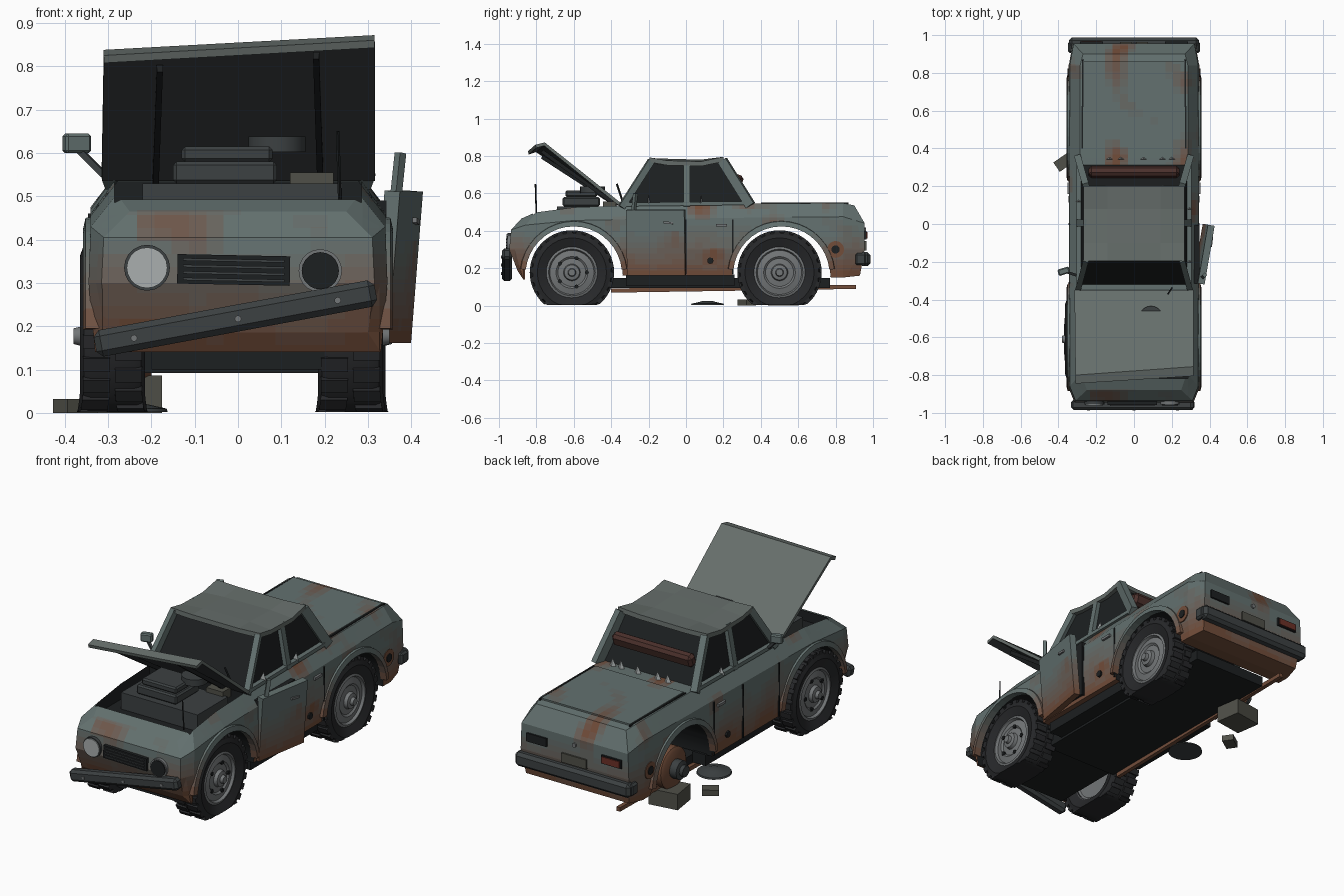
import bpy, bmesh, math, random
from mathutils import Vector, Matrix, noise

if "Cube" in bpy.data.objects:
    bpy.data.objects.remove(bpy.data.objects["Cube"])
random.seed(4)

def mat(name, r, g, b):
    m = bpy.data.materials.new(name)
    m.diffuse_color = (r, g, b, 1)
    m.use_nodes = True
    m.node_tree.nodes["Principled BSDF"].inputs["Base Color"].default_value = m.diffuse_color
    return m

# paint fades to rust in steps
WEATHER = []
for i in range(9):
    t = i / 8
    WEATHER.append(mat("weathered_paint", *[p + (r - p) * t for p, r in zip((.125, .165, .16), (.17, .075, .042))]))
PAINT, RUST = WEATHER[0], WEATHER[8]
DARK = mat("dark", .012, .014, .015)
TYRE = mat("rubber", .02, .021, .023)
IRON = mat("iron", .045, .052, .054)
STEEL = mat("steel", .17, .18, .185)
GLASS = mat("pale_glass", .4, .43, .43)
RED = mat("red_lens", .15, .03, .02)
SEAT = mat("seat_cloth", .07, .03, .025)
STONE = mat("block_grey", .08, .08, .065)

def finish(name, bm, mats, smooth=False):
    bmesh.ops.recalc_face_normals(bm, faces=bm.faces)
    me = bpy.data.meshes.new(name)
    bm.to_mesh(me); bm.free()
    ob = bpy.data.objects.new(name, me)
    bpy.context.collection.objects.link(ob)
    for m in mats if isinstance(mats, list) else [mats]:
        me.materials.append(m)
    if smooth:
        for p in me.polygons: p.use_smooth = True
        me.set_sharp_from_angle(angle=math.radians(35))
    return ob

def box(name, c, size, m, rot=(0, 0, 0), bevel=0):
    bm = bmesh.new()
    bmesh.ops.create_cube(bm, size=1, matrix=Matrix.Diagonal((*size, 1)))
    if bevel:
        bmesh.ops.bevel(bm, geom=bm.edges[:], offset=bevel, segments=1, affect='EDGES')
    ob = finish(name, bm, m)
    ob.location, ob.rotation_euler = c, rot
    return ob

def bar(name, p, q, w, h, m, bevel=0):
    p, q = Vector(p), Vector(q)
    d = q - p
    return box(name, (p + q) / 2, (d.length, w, h), m, d.to_track_quat('X', 'Z').to_euler(), bevel)

def lathe(name, prof, c, m, axis='X', seg=32, side=1, post=None, closed=False):
    # profile of (radius, offset along axis)
    bm = bmesh.new()
    vs = [bm.verts.new((o * side, r, 0)) for r, o in prof]
    es = [bm.edges.new((vs[i], vs[i + 1])) for i in range(len(vs) - 1)]
    if closed: es.append(bm.edges.new((vs[-1], vs[0])))
    bmesh.ops.spin(bm, geom=vs + es, cent=(0, 0, 0), axis=(1, 0, 0), angle=2 * math.pi, steps=seg)
    bmesh.ops.remove_doubles(bm, verts=bm.verts, dist=1e-4)
    rot = {'X': Matrix(), 'Y': Matrix.Rotation(math.pi / 2, 4, 'Z'), 'Z': Matrix.Rotation(-math.pi / 2, 4, 'Y')}[axis]
    bm.transform(Matrix.Translation(c) @ rot)
    if post: post(bm)
    return finish(name, bm, m, True)

def disc(name, c, r, h, m, axis='X', seg=20):
    return lathe(name, [(0, -h / 2), (r, -h / 2), (r, h / 2), (0, h / 2)], c, m, axis, seg)

def weather(bm, ref=Vector()):
    # slice into small cells, rustier near the ground and in patches
    for no, step, lo, hi in (((1, 0, 0), .04, -9, 9), ((0, 1, 0), .04, -24, 24), ((0, 0, 1), .03, 5, 22)):
        for k in range(lo, hi):
            co = Vector(no) * (k * step + .007)
            bmesh.ops.bisect_plane(bm, geom=bm.verts[:] + bm.edges[:] + bm.faces[:], plane_co=co, plane_no=no)
    for f in bm.faces:
        c = f.calc_center_median() + ref
        low = (.40 - c.z) / .22
        patch = (noise.noise(c * 5.5 + Vector((3, 1, 7))) - .22) * 2.2
        f.material_index = round(8 * min(1, max(0, low + .25 * noise.noise(c * 6), patch)))

# body shell: half sections (bottom, waist, shoulder, top)
S = [[(.30, -.90, .185), (.315, -.945, .30), (.31, -.935, .405), (.25, -.88, .465)],
     [(.33, -.87, .14), (.345, -.87, .30), (.34, -.86, .43), (.28, -.79, .505)]]
for y, b, s, t in [(-.6, .15, .455, .525), (-.33, .16, .46, .535), (.35, .16, .47, .545), (.84, .15, .475, .548)]:
    S.append([(.33, y, b), (.345, y, .30), (.34, y, s), (.285, y, t)])
S.append([(.31, .93, .16), (.325, .955, .30), (.32, .955, .44), (.27, .90, .535)])
bm = bmesh.new()
rings = []
for s in S:
    pts = s + [(-x, y, z) for x, y, z in reversed(s)]
    rings.append([bm.verts.new(p) for p in pts])
for a, b in zip(rings, rings[1:]):
    for i in range(8):
        j = (i + 1) % 8
        bm.faces.new((a[i], a[j], b[j], b[i]))
for r in (rings[0], rings[-1]):
    for k in range(3):
        bm.faces.new((r[k], r[k + 1], r[6 - k], r[7 - k]))
weather(bm)
body = finish("body_shell", bm, WEATHER)
cutters = [disc("arch_cut", (0, y, .165), .262, 1, DARK, seg=40) for y in (-.6, .51)]
cutters.append(box("bay_cut", (0, -.586, .64), (.57, .465, .4), DARK))
for c in cutters:
    c.hide_render = True
    md = body.modifiers.new("cut", 'BOOLEAN')
    md.operation, md.object, md.solver, md.material_mode = 'DIFFERENCE', c, 'EXACT', 'TRANSFER'
    bpy.context.view_layer.objects.active = body
    bpy.ops.object.modifier_apply(modifier=md.name)
    bpy.data.objects.remove(c)

# wheel arch flares
for s in (-1, 1):
    for y in (-.6, .51):
        bm = bmesh.new()
        prev = None
        for i in range(19):
            a = math.radians(6 + i * 168 / 18)
            ring = [bm.verts.new((s * x, y + r * math.cos(a), .165 + r * math.sin(a)))
                    for r, x in ((.258, .32), (.258, .358), (.285, .352), (.29, .32))]
            if prev:
                for k in range(4):
                    bm.faces.new((prev[k], prev[(k + 1) % 4], ring[(k + 1) % 4], ring[k]))
            else:
                bm.faces.new(ring)
            prev = ring
        bm.faces.new(prev)
        for f in bm.faces:
            f.material_index = round(8 * min(1, max(0, (.40 - f.calc_center_median().z) / .22)))
        finish("arch_flare", bm, WEATHER)

# cabin: dark interior, pillars, dented roof
bm = bmesh.new()
lo = [bm.verts.new((x, y, .52)) for x, y in ((-.285, -.33), (.285, -.33), (.285, .325), (-.285, .325))]
hi = [bm.verts.new((x, y, .765)) for x, y in ((-.242, -.18), (.242, -.18), (.242, .185), (-.242, .185))]
for i in range(4):
    j = (i + 1) % 4
    bm.faces.new((lo[i], lo[j], hi[j], hi[i]))
bm.faces.new(lo); bm.faces.new(hi)
finish("cabin_interior", bm, DARK)
for s in (-1, 1):
    bar("front_pillar", (s * .295, -.345, .525), (s * .252, -.185, .775), .03, .035, PAINT)
    bar("rear_pillar", (s * .295, .345, .535), (s * .252, .195, .775), .035, .05, PAINT)
    bar("middle_pillar", (s * .295, .005, .53), (s * .25, .005, .77), .035, .025, PAINT)
    bar("window_sill", (s * .292, -.33, .54), (s * .292, .34, .548), .025, .02, PAINT)
bm = bmesh.new()
g = [[bm.verts.new((x, y, z)) for x, z in zip((-.268, -.14, .14, .268), zs)] for y, zs in
     ((-.195, (.79, .785, .785, .792)), (-.1, (.772, .782, .785, .775)), (.08, (.768, .776, .78, .77)), (.2, (.79, .785, .787, .795)))]
for i in range(3):
    for j in range(3):
        bm.faces.new((g[i][j], g[i][j + 1], g[i + 1][j + 1], g[i + 1][j]))
roof = finish("roof", bm, WEATHER[1])
roof.modifiers.new("thick", 'SOLIDIFY').thickness = .025
box("rear_seat", (0, .275, .665), (.48, .055, .07), SEAT, (-.3, 0, 0), .015)
for x, y in ((-.13, .345), (-.07, .345), (.05, .345), (.15, .345), (.2, .345), (.294, -.2), (.294, .08), (-.294, .12)):
    bm = bmesh.new()
    bmesh.ops.create_cone(bm, segments=3, radius1=.022, radius2=0, depth=.045, cap_ends=True,
                          matrix=Matrix.Translation((x, y, .57)) @ Matrix.Diagonal((1, .4, 1, 1)))
    finish("glass_shard", bm, GLASS)

# raised bent bonnet with ribs below
bm = bmesh.new()
rows = [[bm.verts.new(p) for p in r] for r in (
    ((-.315, -.35, .55), (.315, -.35, .55)), ((-.31, -.80, .838), (.315, -.755, .872)), ((-.31, -.845, .825), (.315, -.805, .86)))]
for a, b in zip(rows, rows[1:]):
    bm.faces.new((a[0], b[0], b[1], a[1]))
hood = finish("bonnet", bm, [WEATHER[1], IRON])
md = hood.modifiers.new("thick", 'SOLIDIFY')
md.thickness, md.material_offset = .018, 1
for x in (-.19, .19):
    bar("bonnet_rib", (x, -.37, .535), (x * .95, -.77, .81 + x * .08), .014, .02, DARK)

# engine bay
box("engine_block", (.01, -.56, .485), (.46, .26, .09), IRON)
box("engine_head", (-.03, -.56, .555), (.24, .2, .05), IRON, bevel=.008)
box("engine_cover", (-.025, -.56, .597), (.21, .17, .035), IRON, bevel=.008)
disc("air_filter", (.09, -.5, .62), .066, .035, IRON, 'Z')
box("battery", (.17, -.41, .53), (.1, .07, .05), STONE)
bar("aerial", (.235, -.80, .49), (.23, -.805, .65), .006, .006, DARK)
bar("wiper", (.2, -.34, .56), (.18, -.37, .65), .008, .008, DARK)

# front end
disc("headlight", (-.21, -.945, .335), .047, .03, GLASS, 'Y')
disc("headlight_ring", (-.21, -.94, .335), .053, .03, IRON, 'Y')
disc("headlight_ring", (.19, -.94, .328), .05, .03, STEEL, 'Y')
disc("headlight_socket", (.19, -.945, .328), .043, .03, DARK, 'Y')
box("grille", (-.01, -.942, .33), (.26, .03, .068), DARK, (0, .02, 0))
for k in range(4):
    box("grille_slat", (-.01, -.957, .307 + k * .015), (.235, .012, .006), IRON, (0, .02, 0))
bar("front_bumper", (-.33, -.957, .158), (.318, -.957, .278), .055, .062, IRON, .014)
for x in (-.24, 0, .23):
    disc("bumper_bolt", (x, -.983, .217 + x * .185), .008, .01, STEEL, 'Y', 8)

# rear end
box("rear_bumper", (0, .957, .248), (.69, .06, .075), IRON, bevel=.016)
for s in (-1, 1):
    box("bumper_end", (s * .335, .935, .248), (.03, .06, .065), IRON, bevel=.01)
    box("rear_lamp_housing", (s * .225, .955, .375), (.12, .02, .045), DARK)
    bar("boot_gap", (s * .275, .4, .545), (s * .27, .87, .545), .008, .012, DARK)
    disc("filler_rust", (s * .337, .8, .3), .045, .02, RUST)
    disc("filler_hole", (s * .34, .8, .3), .022, .022, DARK)
    disc("rust_hole", (s * .338, .13, .24), .018, .02, DARK, seg=7)
box("red_lamp", (-.225, .96, .375), (.105, .02, .034), RED)
box("number_plate", (0, .958, .32), (.15, .012, .05), STONE)
disc("boot_lock", (0, .956, .405), .012, .015, STEEL, 'Y', 10)
bm = bmesh.new()
bmesh.ops.create_cube(bm, size=1, matrix=Matrix.Translation((0, .63, .545)) @ Matrix.Diagonal((.53, .46, .014, 1)))
weather(bm)
finish("boot_lid", bm, WEATHER)

# doors: right front hangs open, others are outlined
box("door_opening", (.331, -.16, .335), (.03, .31, .31), DARK)
bm = bmesh.new()
bmesh.ops.create_cube(bm, size=1, matrix=Matrix.Translation((0, .16, .335)) @ Matrix.Diagonal((.036, .315, .35, 1)))
weather(bm)
bm.transform(Matrix.Translation((0, 0, -.16)))
door = finish("open_door", bm, WEATHER)
door.location, door.rotation_euler = (.328, -.315, .163), (0, .08, -.17)
bar("door_handle", (.413, -.07, .44), (.407, -.12, .445), .012, .012, STEEL)
bar("door_window_post", (.355, -.29, .41), (.375, -.27, .60), .018, .02, PAINT)
for s, ys in ((-1, (-.31, 0, .25)), (1, (0, .25))):
    for y in ys:
        bar("door_gap", (s * .342, y, .17), (s * .342, y, .46), .008, .008, DARK)
    bar("door_handle", (s * .345, .16, .43), (s * .345, .22, .43), .016, .014, STEEL)
bar("mirror_arm", (-.31, -.27, .55), (-.37, -.25, .61), .014, .014, IRON)
box("left_mirror", (-.372, -.25, .622), (.062, .035, .045), PAINT, (0, 0, .3), .006)

# underside
box("floor_pan", (0, .17, .12), (.44, 1.2, .055), DARK)
box("front_crossmember", (0, -.62, .125), (.40, .4, .05), DARK)
disc("front_axle", (0, -.61, .17), .02, .5, RUST)
disc("rear_axle", (0, .5, .175), .022, .52, RUST)
bar("exhaust_pipe", (-.23, -.4, .08), (-.23, .91, .1), .022, .022, RUST)
for s in (-1, 1):
    box("sill", (s * .26, -.03, .135), (.08, .58, .06), DARK)

# flat-bottomed wheels with tread lugs
def flatten(bm):
    for v in bm.verts:
        if v.co.z < .04:
            v.co.x += math.copysign(.006, v.co.x - cx) * (.04 - v.co.z) / .04
        v.co.z = max(v.co.z, .002)

for cx, y, s in ((-.29, -.61, -1), (.26, -.61, 1), (.265, .5, 1)):
    c = (cx, y, .177)
    lathe("tyre", [(.13, -.055), (.185, -.075), (.21, -.066), (.217, -.05), (.217, .05), (.21, .066), (.185, .075), (.13, .055)],
          c, TYRE, post=flatten, closed=True)
    bm = bmesh.new()
    for k in range(26):
        for row in (-1, 1):
            a = (k + row * .25) * 2 * math.pi / 26
            bmesh.ops.create_cube(bm, size=1, matrix=Matrix.Translation(c) @ Matrix.Rotation(a, 4, 'X')
                                  @ Matrix.Translation((row * .037, 0, .214)) @ Matrix.Diagonal((.062, .032, .022, 1)))
    flatten(bm)
    finish("tyre_lugs", bm, TYRE)
    lathe("wheel_rim", [(0, -.04), (.12, -.045), (.137, -.058), (.137, .058), (.125, .062), (.118, .048), (.085, .056),
                        (.075, .048), (.045, .052), (.04, .07), (.022, .074), (.018, .09), (0, .09)], c, STEEL, side=s)
    for k in range(5 if y < 0 else 0):
        a = k * 2 * math.pi / 5
        disc("wheel_nut", (cx + s * .052, y + .08 * math.cos(a), .177 + .08 * math.sin(a)), .011, .014, DARK, seg=8)

# bare rear hub, support block and debris
lathe("brake_drum", [(0, -.05), (.1, -.05), (.11, -.03), (.11, .025), (.095, .035), (0, .035)], (-.25, .5, .18), RUST, side=-1)
lathe("bare_hub", [(.05, 0), (.05, .05), (.03, .055), (.03, .075), (0, .075)], (-.275, .5, .18), IRON, side=-1, seg=12)
box("support_block", (-.265, .52, .043), (.16, .14, .086), STONE, (0, 0, .15))
box("loose_brick", (-.375, .325, .016), (.085, .06, .032), STONE, (0, 0, .6))
lathe("fallen_hubcap", [(0, 0), (.088, 0), (.085, .008), (.04, .018), (.03, .022), (0, .022)], (-.25, .115, .002), IRON, 'Z', 24)
